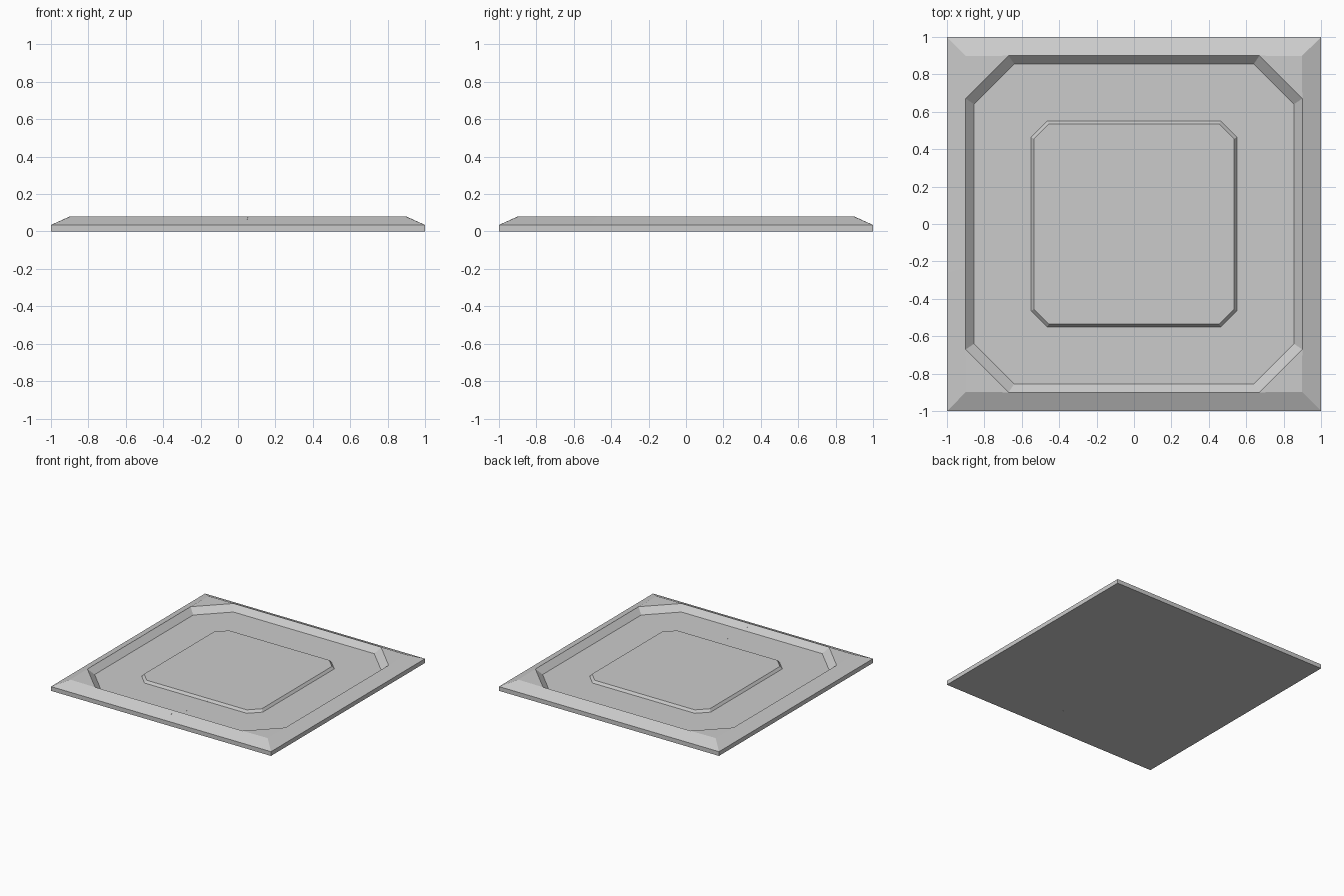
import bpy, bmesh
from mathutils import Vector

if "Cube" in bpy.data.objects:
    bpy.data.objects.remove(bpy.data.objects["Cube"])


def turn(x, y, k):
    for _ in range(k % 4):
        x, y = -y, x
    return x, y


def make_plate():
    """Closed square slab with sloped rim, octagonal recess and raised panel."""
    bm = bmesh.new()

    def square(r, z):
        return [bm.verts.new((*turn(r, r, k), z)) for k in range(4)]

    def octagon(r, c, z):
        return [bm.verts.new((*turn(*p, k), z)) for k in range(4) for p in ((r, c), (c, r))]

    def bridge(a, b):
        n = len(a)
        for i in range(n):
            j = (i + 1) % n
            bm.faces.new((a[i], a[j], b[j], b[i]))

    base, side, corner = square(1, 0), square(1, 0.035), square(0.897, 0.08)
    rings = [octagon(0.9, 0.67, 0.08), octagon(0.855, 0.64, 0.035),
             octagon(0.55, 0.465, 0.035), octagon(0.535, 0.455, 0.055)]
    bm.faces.new(base[::-1])
    bridge(base, side)
    # sloped rim and flat corner triangles
    rim = rings[0]
    for k in range(4):
        j = (k + 1) % 4
        bm.faces.new((side[k], side[j], corner[j], rim[2 * j], rim[2 * k + 1], corner[k]))
        bm.faces.new((rim[2 * k], corner[k], rim[2 * k + 1]))
    # recess wall, floor, panel edge and panel top
    for a, b in zip(rings, rings[1:]):
        bridge(a, b)
    bm.faces.new(rings[-1])
    bmesh.ops.recalc_face_normals(bm, faces=bm.faces)
    return bm


def make_fragment(name, chain):
    """Keep the part of the plate lying left of every crack segment."""
    bm = make_plate()
    for p, q in zip(chain, chain[1:]):
        normal = Vector((q[1] - p[1], p[0] - q[0], 0)).normalized()
        bmesh.ops.bisect_plane(bm, geom=bm.verts[:] + bm.edges[:] + bm.faces[:], dist=1e-5,
                               plane_co=(p[0], p[1], 0), plane_no=normal, clear_outer=True)
        bmesh.ops.holes_fill(bm, edges=[e for e in bm.edges if e.is_boundary], sides=0)
    bmesh.ops.recalc_face_normals(bm, faces=bm.faces)
    mesh = bpy.data.meshes.new(name)
    bm.to_mesh(mesh)
    bm.free()
    bpy.context.collection.objects.link(bpy.data.objects.new(name, mesh))


# crack junctions inside the plate
A, B, C, D = (-0.1, 0.55), (0.11, 0.78), (-0.18, -0.03), (0.13, -0.37)
E, F, K = (0.74, -0.4), (0.87, 0.268), (0.044, -0.97)
# crack ends on the plate border
top_l, top_r, right_u = (-0.94, 1), (0.2, 1), (1, 0.18)
right_d, bottom, left = (1, -0.52), (0.04, -1), (-1, -0.26)

fragments = {
    "back_fragment": (top_l, A, B, top_r),
    "back_right_fragment": (top_r, B, right_u),
    "centre_fragment": (B, A, C, D, E, F, B),
    "left_fragment": (left, C, A, top_l),
    "front_middle_fragment": (K, D, C, left, K),
    "front_left_corner_fragment": (bottom, K, left),
    "front_right_fragment": (right_d, E, D, bottom),
    "right_fragment": (right_u, F, E, right_d),
}
for name, chain in fragments.items():
    make_fragment(name, chain)
